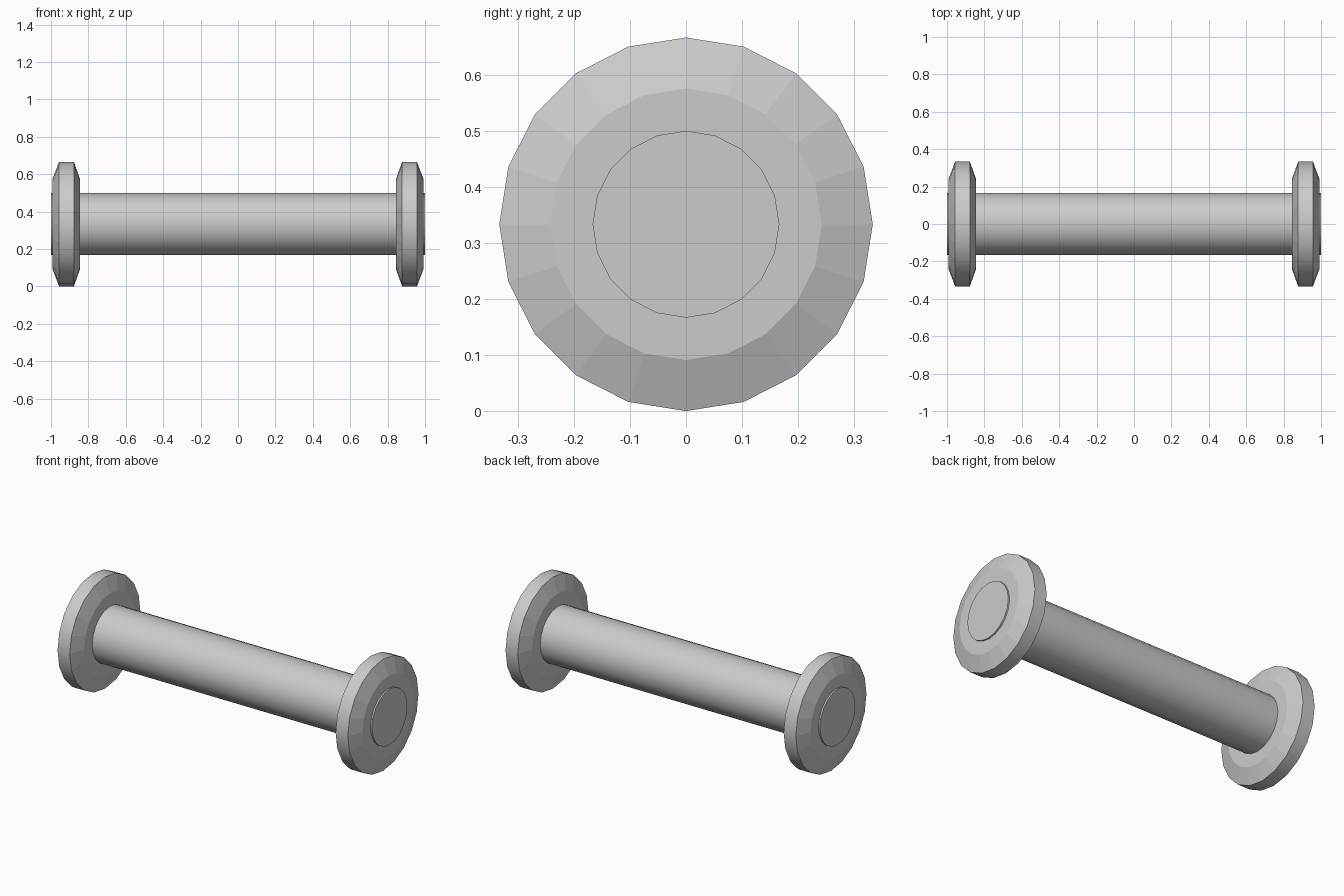
import bpy, bmesh, math

if "Cube" in bpy.data.objects:
    bpy.data.objects.remove(bpy.data.objects["Cube"])

SIDES = 20
R = 0.333          # flange radius, also the axis height


def lathe_x(name, profile, smooth_spans):
    """Closed solid turned around the x axis from (x, radius) points."""
    bm = bmesh.new()
    rings = []
    for x, r in profile:
        rings.append([bm.verts.new((x, r * math.sin(2 * math.pi * i / SIDES),
                                    r * math.cos(2 * math.pi * i / SIDES)))
                      for i in range(SIDES)])
    for s, (a, b) in enumerate(zip(rings, rings[1:])):
        for i in range(SIDES):
            j = (i + 1) % SIDES
            face = bm.faces.new((a[i], a[j], b[j], b[i]))
            face.smooth = s in smooth_spans
    bm.faces.new(rings[0])
    bm.faces.new(rings[-1])
    bmesh.ops.recalc_face_normals(bm, faces=bm.faces)
    mesh = bpy.data.meshes.new(name)
    bm.to_mesh(mesh)
    bm.free()
    obj = bpy.data.objects.new(name, mesh)
    obj.location.z = R
    bpy.context.collection.objects.link(obj)
    return obj


# Central bar, running right through both flanges
lathe_x("bar", [(-1, R / 2), (1, R / 2)], {0})

# Bevelled end flanges: smooth rim, flat faceted bevels
flange = [(0.845, 0.242), (0.877, R), (0.957, R), (0.991, 0.242)]
for side, label in ((-1, "left"), (1, "right")):
    lathe_x(label + "_flange", [(side * x, r) for x, r in flange], {1})
